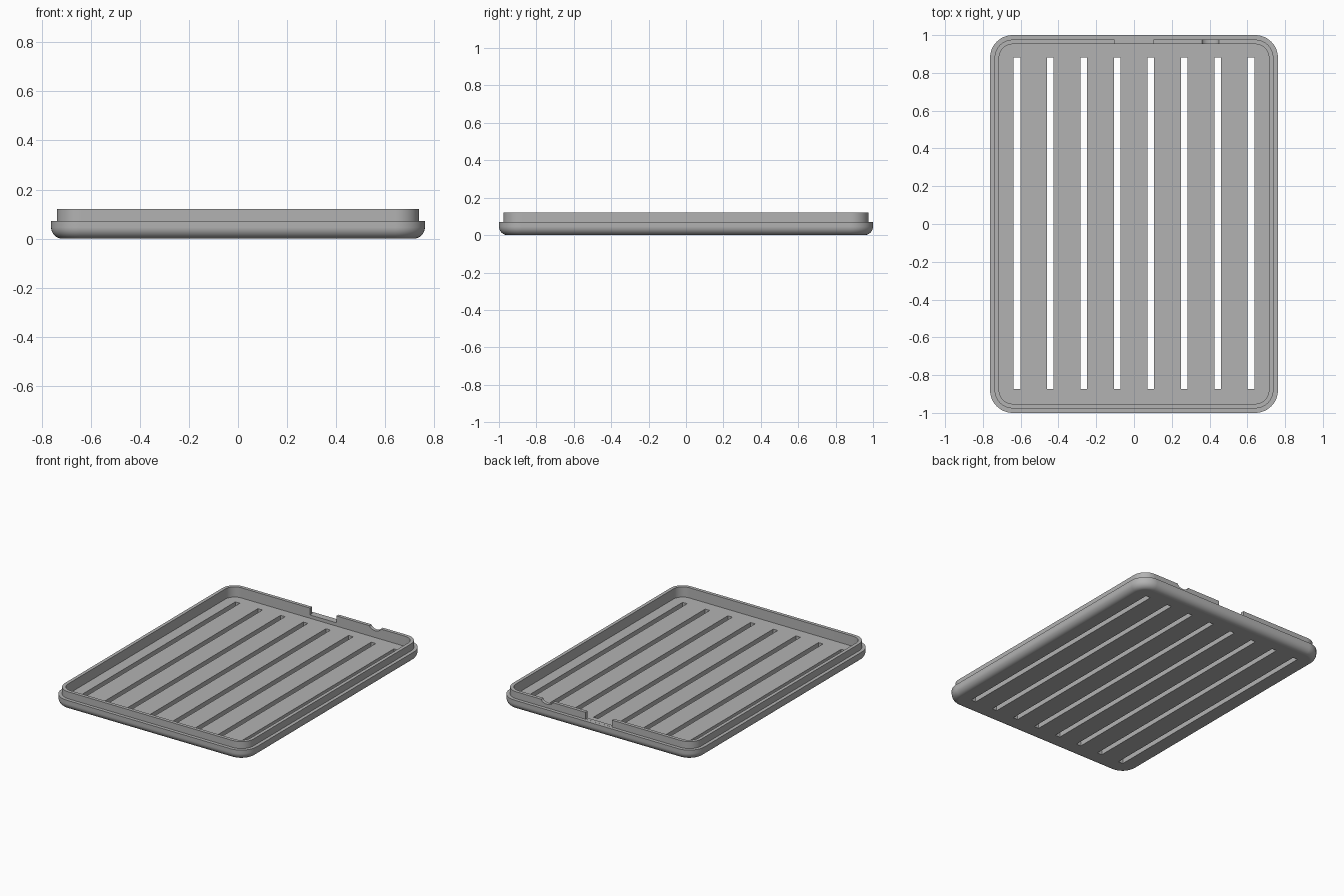
import bpy, bmesh, math

if "Cube" in bpy.data.objects:
    bpy.data.objects.remove(bpy.data.objects["Cube"], do_unlink=True)

HALF_X, HALF_Y, RADIUS = 0.762, 1.0, 0.12   # outer footprint
WALL = 0.024                                # one wall step
RIM_Z, TOP_Z, FLOOR_Z = 0.071, 0.12, 0.048
FILLET = 0.046

grey = bpy.data.materials.new("grey_plastic")
grey.use_nodes = True
grey.diffuse_color = (0.45, 0.45, 0.45, 1)
grey.node_tree.nodes["Principled BSDF"].inputs["Base Color"].default_value = (0.45, 0.45, 0.45, 1)


def new_object(name, bm):
    bmesh.ops.recalc_face_normals(bm, faces=bm.faces[:])
    mesh = bpy.data.meshes.new(name)
    bm.to_mesh(mesh)
    bm.free()
    obj = bpy.data.objects.new(name, mesh)
    bpy.context.collection.objects.link(obj)
    return obj


def ring(bm, inset, z, steps=12):
    """Rounded rectangle outline, moved inward by inset."""
    verts = []
    r = RADIUS - inset
    for k, (sx, sy) in enumerate([(1, 1), (-1, 1), (-1, -1), (1, -1)]):
        for i in range(steps + 1):
            a = math.pi / 2 * (k + i / steps)
            verts.append(bm.verts.new((sx * (HALF_X - RADIUS) + r * math.cos(a),
                                       sy * (HALF_Y - RADIUS) + r * math.sin(a), z)))
    return verts


def prism(bm, outline, axis, lo, hi):
    """Extrude a 2D outline: along z from (x, y), or along y from (x, z)."""
    def place(p, t):
        return (p[0], p[1], t) if axis == "z" else (p[0], t, p[1])
    a = [bm.verts.new(place(p, lo)) for p in outline]
    b = [bm.verts.new(place(p, hi)) for p in outline]
    bm.faces.new(a)
    bm.faces.new(b)
    for i in range(len(a)):
        j = (i + 1) % len(a)
        bm.faces.new((a[i], a[j], b[j], b[i]))


def rect(x0, x1, y0, y1):
    return [(x0, y0), (x1, y0), (x1, y1), (x0, y1)]


# Tray shell: filleted base, outer rim, stepped lip, cavity wall
profile = []
for i in range(9):
    a = math.pi / 2 * i / 8
    profile.append((FILLET * (1 - math.sin(a)), FILLET * (1 - math.cos(a))))
profile += [(0, RIM_Z), (WALL, RIM_Z), (WALL, TOP_Z), (2 * WALL, TOP_Z), (2 * WALL, FLOOR_Z)]

bm = bmesh.new()
rings = [ring(bm, inset, z) for inset, z in profile]
for low, high in zip(rings, rings[1:]):
    for i in range(len(low)):
        j = (i + 1) % len(low)
        bm.faces.new((low[i], low[j], high[j], high[i]))
bm.faces.new(rings[0])
bm.faces.new(rings[-1])
tray = new_object("slotted_tray", bm)
tray.data.materials.append(grey)

# Cutter: eight floor slots and two notches in the back lip
bm = bmesh.new()
for i in range(8):
    x = -0.62 + i * 1.24 / 7
    prism(bm, rect(x - 0.018, x + 0.018, -0.873, 0.881), "z", -0.05, 0.09)
prism(bm, rect(-0.103, 0.103, RIM_Z + 0.0005, 0.2), "y", 0.94, 0.985)
dip = [(0.405 + 0.045 * math.cos(a), TOP_Z + 0.004 + 0.028 * math.sin(a))
       for a in (math.pi * (1 + i / 12) for i in range(13))]
prism(bm, dip + [(0.45, 0.2), (0.36, 0.2)], "y", 0.94, 0.985)
cutter = new_object("slot_cutter", bm)
cutter.hide_render = True

cut = tray.modifiers.new("slots", "BOOLEAN")
cut.operation = "DIFFERENCE"
cut.solver = "EXACT"
cut.object = cutter

# Apply the cut, then shade smooth with crisp edges
bpy.ops.object.select_all(action="DESELECT")
tray.select_set(True)
bpy.context.view_layer.objects.active = tray
bpy.ops.object.modifier_apply(modifier=cut.name)
bpy.data.objects.remove(cutter, do_unlink=True)
bpy.ops.object.shade_smooth_by_angle(angle=math.radians(30))
weighted = tray.modifiers.new("weighted_normals", "WEIGHTED_NORMAL")
weighted.keep_sharp = True
